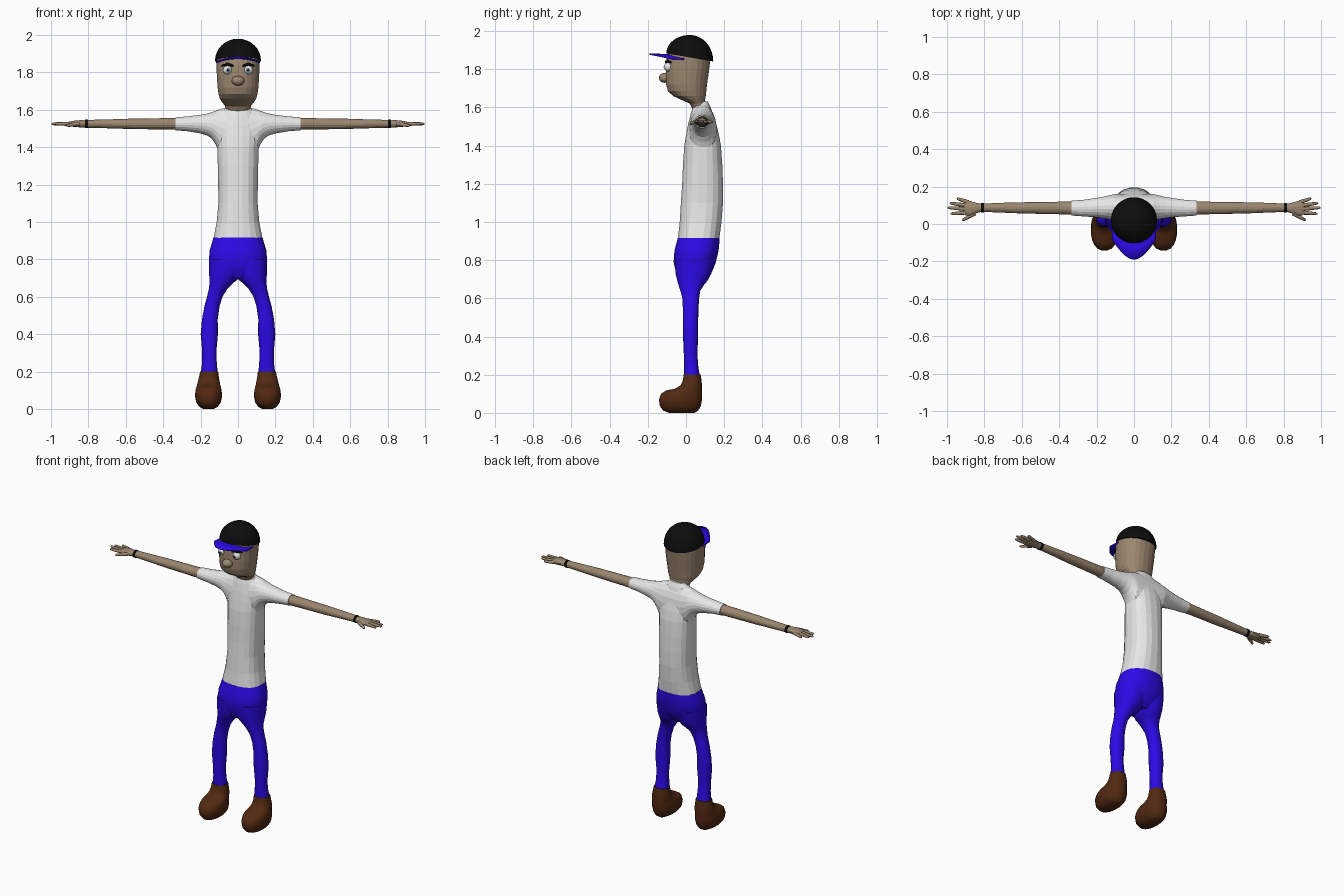
import bpy, bmesh, math
from mathutils import Vector


def material(name, r, g, b):
    m = bpy.data.materials.new(name)
    m.diffuse_color = (r, g, b, 1)
    return m


SKIN = material("skin", 0.33, 0.24, 0.16)
WHITE = material("white", 0.8, 0.8, 0.8)
BLUE = material("blue", 0.025, 0.003, 0.8)
BROWN = material("brown", 0.085, 0.022, 0.006)
BLACK = material("black", 0.004, 0.004, 0.004)
IRIS = material("grey_blue", 0.18, 0.25, 0.33)


def finish(name, bm, mat, smooth=0):
    bmesh.ops.recalc_face_normals(bm, faces=bm.faces)
    me = bpy.data.meshes.new(name)
    bm.to_mesh(me)
    bm.free()
    me.materials.append(mat)
    ob = bpy.data.objects.new(name, me)
    bpy.context.collection.objects.link(ob)
    if smooth:
        bpy.ops.object.select_all(action='DESELECT')
        ob.select_set(True)
        bpy.context.view_layer.objects.active = ob
        bpy.ops.object.shade_smooth_by_angle(angle=math.radians(smooth))
    return ob


def loft(name, rings, mat, smooth=0):
    """Skin a list of equal point rings and close both ends."""
    bm = bmesh.new()
    vs = [[bm.verts.new(p) for p in r] for r in rings]
    n = len(vs[0])
    for a, b in zip(vs, vs[1:]):
        for i in range(n):
            j = (i + 1) % n
            bm.faces.new((a[i], a[j], b[j], b[i]))
    bm.faces.new(vs[0])
    bm.faces.new(vs[-1])
    return finish(name, bm, mat, smooth)


def oval(a0, a1, b0, b1, p=2.0, n=20):
    """Superellipse points filling a rectangle."""
    out = []
    for i in range(n):
        t = 2 * math.pi * (i + 0.5) / n
        c, s = math.cos(t), math.sin(t)
        out.append(((a0 + a1) / 2 + (a1 - a0) / 2 * math.copysign(abs(c) ** (2 / p), c),
                    (b0 + b1) / 2 + (b1 - b0) / 2 * math.copysign(abs(s) ** (2 / p), s)))
    return out


def stack(name, rows, mat, s=1, p=2.0, n=20, smooth=0):
    """Loft upward; rows are z, x0, x1, y0, y1."""
    return loft(name, [[(s * x, y, z) for x, y in oval(x0, x1, y0, y1, p, n)]
                       for z, x0, x1, y0, y1 in rows], mat, smooth)


def sideways(name, rows, mat, s=1, n=16):
    """Loft along x; rows are x, y0, y1, z0, z1."""
    return loft(name, [[(s * x, y, z) for y, z in oval(y0, y1, z0, z1, 2, n)]
                       for x, y0, y1, z0, z1 in rows], mat)


def tube(name, pts, radii, mat, n=8):
    pts = [Vector(p) for p in pts]
    q = (pts[-1] - pts[0]).to_track_quat('Z', 'Y')
    loft(name, [[p + q @ Vector((r * math.cos(2 * math.pi * i / n), r * math.sin(2 * math.pi * i / n), 0))
                 for i in range(n)] for p, r in zip(pts, radii)], mat, 50)


def ball(name, centre, size, mat):
    bm = bmesh.new()
    bmesh.ops.create_uvsphere(bm, u_segments=16, v_segments=10, radius=1)
    for v in bm.verts:
        v.co = Vector(centre) + Vector(v.co[i] * size[i] for i in range(3))
    finish(name, bm, mat, 60)


# Shirt body: z, half width, back and front depth
torso = [(0.915, .132, -.043, .176), (1.0, .115, -.034, .187), (1.1, .106, -.028, .195),
         (1.2, .107, -.021, .195), (1.3, .109, -.017, .191), (1.4, .112, -.01, .184),
         (1.46, .115, 0, .173), (1.52, .11, .012, .157), (1.57, .095, .025, .14),
         (1.605, .075, .036, .128), (1.63, .052, .046, .115)]
stack("shirt_body", [(z, -w, w, a, b) for z, w, a, b in torso], WHITE, p=2.4)

# Shoulders and sleeves, mirrored across the middle
half = [(.335, .045, .125, 1.49, 1.56), (.27, .04, .13, 1.485, 1.565), (.2, .035, .14, 1.473, 1.574),
        (.165, .03, .146, 1.462, 1.581), (.14, .026, .152, 1.445, 1.588), (.12, .022, .157, 1.415, 1.595),
        (.105, .02, .16, 1.38, 1.602), (.06, .015, .162, 1.33, 1.615)]
sideways("shoulders_and_sleeves", half + [(-r[0],) + r[1:] for r in reversed(half)], WHITE, n=20)

# Hips
stack("hips", [(z, -w, w, a, b) for z, w, a, b in
               [(.7, .07, -.035, .1), (.74, .13, -.055, .138), (.79, .158, -.066, .158), (.85, .153, -.062, .172),
                (.89, .14, -.051, .176), (.917, .133, -.044, .177)]], BLUE, p=2.3, smooth=40)

# Head and neck
stack("head", [(z, -w, w, a, b) for z, w, a, b in
               [(1.59, .062, .035, .115), (1.62, .07, .02, .1), (1.64, .085, -.025, .1), (1.66, .098, -.068, .104),
                (1.685, .105, -.095, .107), (1.72, .11, -.105, .111), (1.78, .114, -.107, .12),
                (1.84, .116, -.103, .127), (1.88, .115, -.093, .127), (1.91, .095, -.07, .105)]],
      SKIN, p=2.25, n=24)
ball("nose", (0, -.112, 1.755), (.034, .03, .026), SKIN)

# Cap crown with a rim sloping down to the back
rings = []
for k in range(9):
    f = math.radians(88 * k / 8)
    ring = []
    for i in range(32):
        t = 2 * math.pi * i / 32
        x, y = .123 * math.cos(t), .123 * math.sin(t)
        zb = 1.862 - .17 * y
        ring.append((x * math.cos(f), .02 + y * math.cos(f), zb + (1.98 - zb) * math.sin(f)))
    rings.append(ring)
loft("cap_crown", rings, BLACK, 40)

# Cap brim, arched and rounded at the front
bm = bmesh.new()
rows = []
for i in range(17):
    u = -1 + i / 8
    front = -.085 - .105 * math.cos(u * math.pi / 2)
    row = []
    for k in range(4):
        y = -.01 + (front + .01) * k / 3
        row.append(bm.verts.new((.117 * u, y, 1.878 - .018 * u * u - .05 * (y + .15))))
    rows.append(row)
for a, b in zip(rows, rows[1:]):
    for k in range(3):
        bm.faces.new((a[k], a[k + 1], b[k + 1], b[k]))
brim = finish("cap_brim", bm, BLUE, 40)
mod = brim.modifiers.new("thickness", 'SOLIDIFY')
mod.thickness = .008
mod.offset = 0

for s, side in ((-1, "right"), (1, "left")):
    # Leg and shoe
    stack(side + "_leg", [(.19, .108, .2, -.01, .073), (.25, .113, .192, -.01, .064), (.31, .115, .192, -.012, .06),
                          (.4, .107, .2, -.016, .064), (.48, .108, .193, -.016, .064), (.55, .098, .18, -.017, .066),
                          (.6, .083, .166, -.02, .069), (.64, .058, .157, -.03, .075), (.67, .03, .153, -.04, .095),
                          (.69, .004, .153, -.046, .112), (.73, -.02, .156, -.056, .134), (.8, -.02, .155, -.06, .15)],
          BLUE, s, 2.2, smooth=40)
    stack(side + "_shoe", [(0, .13, .185, -.09, .045), (.012, .108, .207, -.12, .065), (.035, .091, .224, -.138, .078),
                           (.07, .084, .231, -.143, .085), (.1, .087, .228, -.132, .086), (.118, .091, .223, -.105, .086),
                           (.126, .094, .22, -.06, .085), (.145, .097, .216, -.028, .084),
                           (.17, .102, .209, -.017, .082), (.202, .106, .203, -.012, .077)],
          BROWN, s, 2.3, smooth=45)

    # Arm, wristband and palm
    sideways(side + "_arm", [(.32, .049, .121, 1.493, 1.557), (.45, .053, .119, 1.495, 1.555),
                             (.58, .055, .117, 1.497, 1.553), (.7, .06, .114, 1.501, 1.549),
                             (.82, .065, .109, 1.504, 1.546)], SKIN, s)
    sideways(side + "_wristband", [(.803, .062, .112, 1.501, 1.549), (.819, .062, .112, 1.501, 1.549)], BLACK, s)
    sideways(side + "_palm", [(.81, .066, .108, 1.506, 1.544), (.84, .058, .113, 1.506, 1.545),
                              (.87, .045, .122, 1.507, 1.543), (.9, .045, .127, 1.512, 1.538),
                              (.91, .055, .118, 1.517, 1.533)], SKIN, s)

    # Fingers and thumb: base and tip
    fingers = [(.885, .116, .948, .137), (.895, .099, .985, .112), (.9, .08, .998, .088),
               (.895, .061, .98, .055), (.85, .056, .918, .02)]
    for i, (x0, y0, x1, y1) in enumerate(fingers):
        low = .01 if i == 4 else 0
        a, b = Vector((s * x0, y0, 1.525)), Vector((s * x1, y1, 1.525 - low))
        tube(f"{side}_{'thumb' if i == 4 else 'finger_' + str(i + 1)}",
             [a, a.lerp(b, .55), a.lerp(b, .9), b], [.011, .0095, .0075, .003], SKIN)

    # Eye and eyebrow
    ball(side + "_eye", (s * .056, -.091, 1.812), (.024, .024, .024), WHITE)
    ball(side + "_iris", (s * .054, -.108, 1.812), (.013, .008, .013), IRIS)
    ball(side + "_pupil", (s * .054, -.112, 1.812), (.006, .006, .006), BLACK)
    tube(side + "_eyebrow", [(s * .027, -.105, 1.836), (s * .055, -.101, 1.844), (s * .088, -.078, 1.836)],
         [.006, .008, .004], BLACK)
